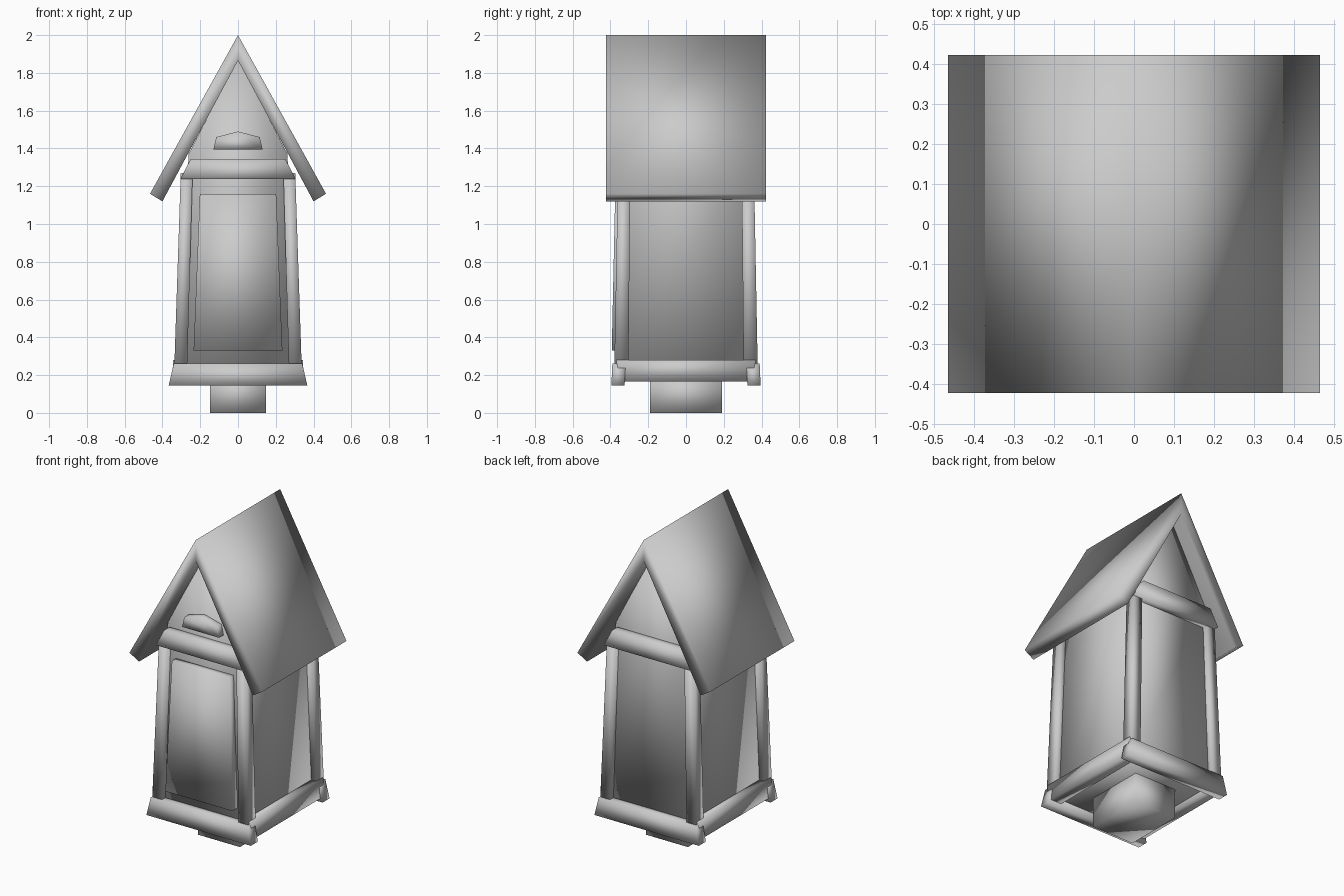
import bpy, bmesh

if "Cube" in bpy.data.objects:
    bpy.data.objects.remove(bpy.data.objects["Cube"])


def make(name, verts, faces):
    """Mesh part, softly smooth-shaded like carved timber."""
    mesh = bpy.data.meshes.new(name)
    mesh.from_pydata(verts, [], faces)
    bm = bmesh.new()
    bm.from_mesh(mesh)
    bmesh.ops.recalc_face_normals(bm, faces=bm.faces)
    for f in bm.faces:
        f.smooth = True
    bm.to_mesh(mesh)
    bm.free()
    ob = bpy.data.objects.new(name, mesh)
    bpy.context.collection.objects.link(ob)
    return ob


def loft(name, low, high):
    """Block between two rectangles, each (x0, x1, y0, y1, z)."""
    verts = []
    for x0, x1, y0, y1, z in (low, high):
        verts += [(x0, y0, z), (x1, y0, z), (x1, y1, z), (x0, y1, z)]
    faces = [(3, 2, 1, 0), (4, 5, 6, 7)]
    faces += [(i, (i + 1) % 4, (i + 1) % 4 + 4, i + 4) for i in range(4)]
    return make(name, verts, faces)


def extrude(name, profile, caps):
    """XZ profile with a (front y, back y) pair per point: (x, z, y0, y1)."""
    n = len(profile)
    verts = [(x, y0, z) for x, z, y0, y1 in profile]
    verts += [(x, y1, z) for x, z, y0, y1 in profile]
    faces = [c for c in caps] + [tuple(i + n for i in c[::-1]) for c in caps]
    faces += [(i, (i + 1) % n, (i + 1) % n + n, i + n) for i in range(n)]
    return make(name, verts, faces)


# Steep roof of two slabs meeting at the ridge
R = (-0.423, 0.423)
extrude("roof", [(0, 2, *R), (0.466, 1.16, *R), (0.40, 1.12, *R),
                 (0, 1.865, *R), (-0.40, 1.12, *R), (-0.466, 1.16, *R)],
        [(0, 1, 2, 3), (0, 3, 4, 5)])

# House-shaped tapered body, its gable walls rising to the ridge
extrude("body", [(-0.305, 0.19, -0.345, 0.345), (0.305, 0.19, -0.345, 0.345),
                 (0.262, 1.37, -0.33, 0.33), (0, 1.875, -0.33, 0.33),
                 (-0.262, 1.37, -0.33, 0.33)],
        [(0, 1, 2, 4), (4, 2, 3)])

# Small faceted cap on the front gable
C = (-0.375, -0.30)
extrude("gable_cap", [(-0.13, 1.395, *C), (0.13, 1.395, *C),
                      (0.115, 1.46, *C), (0, 1.49, *C), (-0.115, 1.46, *C)],
        [(0, 1, 2, 3, 4)])

# Pedestal
loft("pedestal", (-0.147, 0.147, -0.19, 0.19, 0),
     (-0.147, 0.147, -0.19, 0.19, 0.20))

# Front door panel
loft("door", (-0.235, 0.235, -0.393, -0.335, 0.33),
     (-0.202, 0.202, -0.375, -0.32, 1.16))


def span(a, b, s):
    """Sorted pair mirrored by sign s."""
    return tuple(sorted((a * s, b * s)))


for sx, side in ((-1, "left"), (1, "right")):
    # Leaning corner posts
    for sy, end in ((-1, "front"), (1, "back")):
        loft(f"{end}_{side}_post",
             (*span(0.27, 0.338, sx), *span(0.305, 0.38, sy), 0.22),
             (*span(0.24, 0.303, sx), *span(0.295, 0.36, sy), 1.27))

    # Side sill
    loft(f"{side}_sill",
         (*span(0.275, 0.35, sx), -0.345, 0.345, 0.165),
         (*span(0.27, 0.343, sx), -0.37, 0.37, 0.28))

# Front and back sills and gable beams
for sy, end in ((-1, "front"), (1, "back")):
    loft(f"{end}_sill",
         (-0.367, 0.367, *span(0.325, 0.395, sy), 0.145),
         (-0.34, 0.34, *span(0.32, 0.39, sy), 0.262))
    loft(f"{end}_beam",
         (-0.305, 0.305, *span(0.305, 0.39, sy), 1.238),
         (-0.25, 0.25, *span(0.305, 0.385, sy), 1.345))
